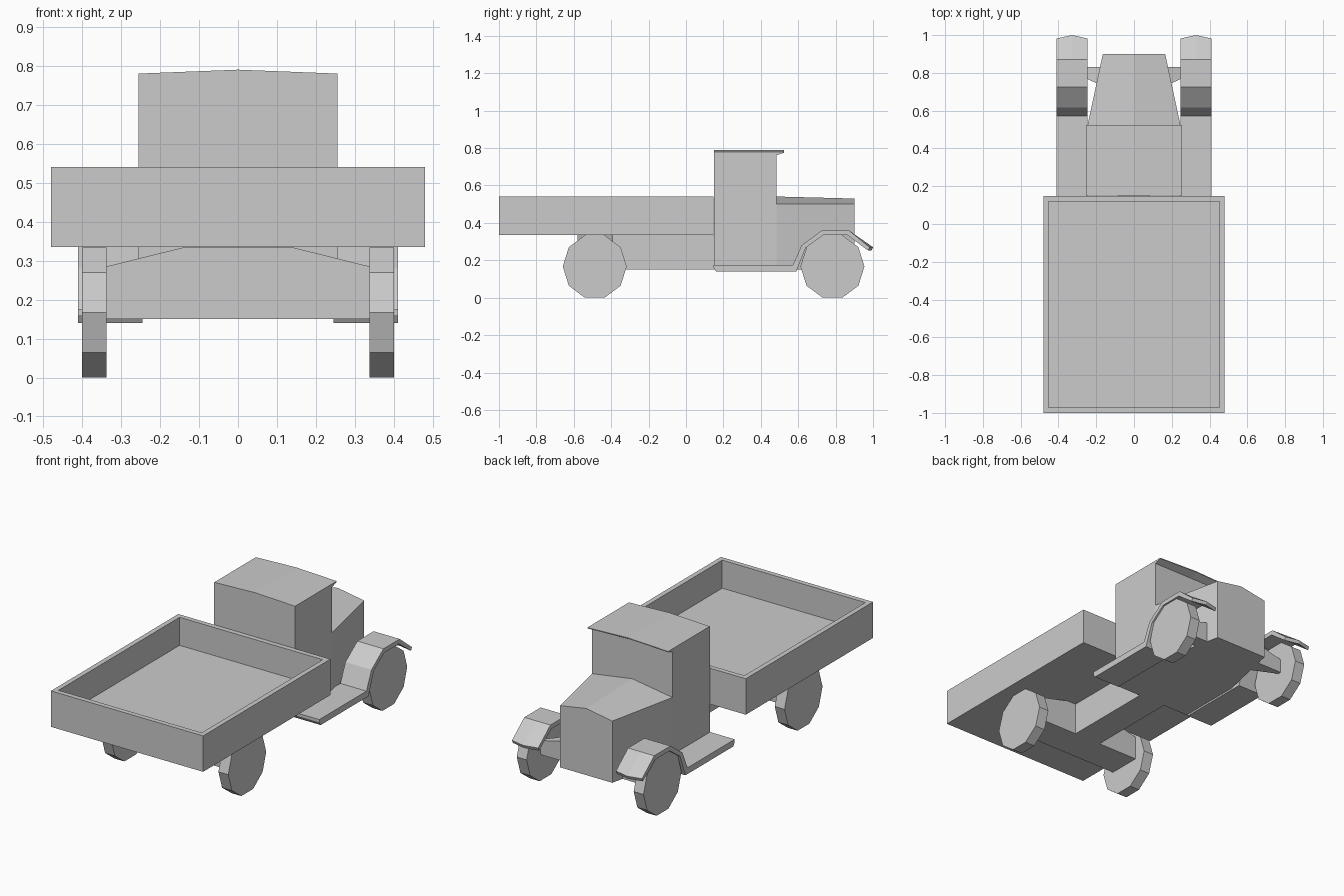
import bpy, bmesh, math

if "Cube" in bpy.data.objects:
    bpy.data.objects.remove(bpy.data.objects["Cube"])


def loft(name, rings):
    """Skin a closed, flat-faced solid through rings of matching 3D points."""
    bm = bmesh.new()
    loops = [[bm.verts.new(p) for p in ring] for ring in rings]
    n = len(rings[0])
    for a, b in zip(loops, loops[1:]):
        for i in range(n):
            j = (i + 1) % n
            bm.faces.new((a[i], a[j], b[j], b[i]))
    bm.faces.new(loops[0][::-1])
    bm.faces.new(loops[-1])
    bmesh.ops.recalc_face_normals(bm, faces=bm.faces)
    return finish(name, bm)


def finish(name, bm):
    mesh = bpy.data.meshes.new(name)
    bm.to_mesh(mesh)
    bm.free()
    obj = bpy.data.objects.new(name, mesh)
    bpy.context.collection.objects.link(obj)
    return obj


def mirror_x(obj):
    m = obj.modifiers.new("mirror", 'MIRROR')
    m.use_axis = (True, False, False)
    m.use_clip = False
    m.merge_threshold = 0.0001


def box(name, x, y0, y1, z0, z1):
    profile = [(-x, z0), (x, z0), (x, z1), (-x, z1)]
    return loft(name, [[(px, y, pz) for px, pz in profile] for y in (y0, y1)])


# Open cargo bed: box with its top inset and pushed down
bed = box("cargo_bed", 0.48, -1.0, 0.147, 0.335, 0.54)
bm = bmesh.new()
bm.from_mesh(bed.data)
top = [max(bm.faces, key=lambda f: f.calc_center_median().z)]
bmesh.ops.inset_region(bm, faces=top, thickness=0.04)
inner = bmesh.ops.extrude_face_region(bm, geom=top)
bmesh.ops.delete(bm, geom=top, context='FACES_ONLY')
bmesh.ops.translate(bm, vec=(0, 0, -0.16),
                    verts=[v for v in inner["geom"] if isinstance(v, bmesh.types.BMVert)])
bmesh.ops.recalc_face_normals(bm, faces=bm.faces)
bm.to_mesh(bed.data)
bm.free()

# Central chassis beam
box("chassis", 0.085, -0.5, 0.88, 0.15, 0.334)

# Cab with ridged roof and small visor overhang
rings = []
for x, rise in ((-0.255, 0), (0, 0.01), (0.255, 0)):
    rings.append([(x, 0.15, 0.15), (x, 0.485, 0.15), (x, 0.485, 0.762),
                  (x, 0.525, 0.775 + rise), (x, 0.525, 0.78 + rise),
                  (x, 0.15, 0.78 + rise)])
loft("cab", rings)

# Tapered engine hood with centre ridge
loft("engine_hood", [[(-w, y, 0.15), (w, y, 0.15), (w, y, 0.502),
                      (0, y, ridge), (-w, y, 0.502)]
                     for y, w, ridge in ((0.48, 0.255, 0.541), (0.9, 0.165, 0.53))])

# Rear axle housing, shoulders sloping down to the wheels
axle = [(-0.338, 0.15), (0.338, 0.15), (0.338, 0.285), (0.14, 0.334),
        (-0.14, 0.334), (-0.338, 0.285)]
loft("rear_axle", [[(x, y, z) for x, z in axle] for y in (-0.58, -0.39)])

# Front axle arms, tapering towards the wheels
arm = loft("front_axle", [[(x, y0, 0.15), (x, 0.83, 0.15), (x, 0.83, z1), (x, y0, z1)]
                          for x, y0, z1 in ((0.08, 0.69, 0.29), (0.338, 0.81, 0.23))])
mirror_x(arm)

# Running boards flowing into angular front fenders, tip pointed in plan
outline = [(0.147, 0.176), (0.572, 0.176), (0.618, 0.28), (0.725, 0.359),
           (0.872, 0.359), (0.982, 0.27), (0.974, 0.252), (0.864, 0.334),
           (0.733, 0.334), (0.64, 0.267), (0.59, 0.14), (0.16, 0.14), (0.147, 0.16)]
fender = loft("running_board_fender",
              [[(x, y + (tip if y > 0.95 else 0), z) for y, z in outline]
               for x, tip in ((0.245, 0), (0.328, 0.018), (0.41, 0))])
mirror_x(fender)

# Ten-sided wheels
for name, yc in (("rear_wheel", -0.488), ("front_wheel", 0.783)):
    angles = [i * math.tau / 10 for i in range(10)]
    wheel = loft(name, [[(x, yc + 0.171 * math.cos(a), 0.167 + 0.1755 * math.sin(a))
                         for a in angles] for x in (0.338, 0.4)])
    mirror_x(wheel)
